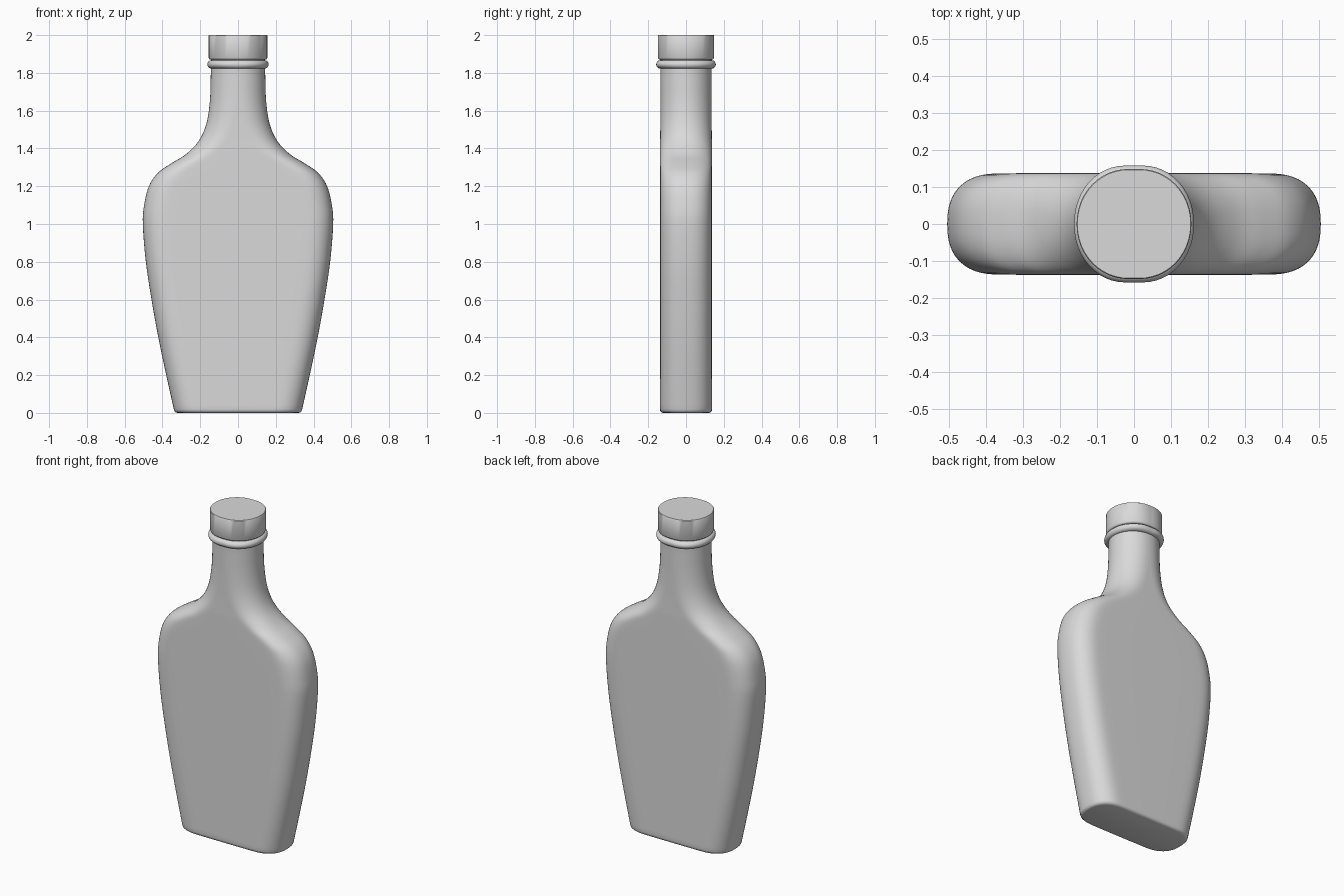
import bpy
import math
from mathutils import Vector

cube = bpy.data.objects.get("Cube")
if cube:
    bpy.data.objects.remove(cube, do_unlink=True)

grey = bpy.data.materials.new("light_grey")
grey.use_nodes = True
tone = (0.7, 0.7, 0.7, 1)
grey.diffuse_color = tone
grey.node_tree.nodes["Principled BSDF"].inputs["Base Color"].default_value = tone

ARC = 12   # points per quarter of a rounded side
FLAT = 6   # points along half of a flat face


def section(w, d, z):
    """Flat-sided outline with rounded ends; becomes a circle when narrow."""
    r = min(w, 0.14)
    flat = w - r
    power = 2 / (2 + 0.45 * min(1, flat / 0.15))
    quarter = []
    for i in range(ARC + 1):
        a = math.pi / 2 * i / ARC
        c, s = max(0, math.cos(a)), math.sin(a)
        quarter.append((flat + r * c ** power, d * s ** power))
    quarter += [(flat * (1 - i / FLAT), d) for i in range(1, FLAT + 1)]
    # The broad faces bulge slightly towards the middle
    bulge = 0.025 * min(1, flat / 0.1)
    quarter = [(x, y * (1 + bulge * (1 - (x / w) ** 2))) for x, y in quarter]
    half = quarter + [(-x, y) for x, y in quarter[-2::-1]]
    return [(x, y, z) for x, y in half + [(x, -y) for x, y in half[-2:0:-1]]]


def loft(name, rows):
    """Skin a stack of (z, half width, half depth) sections."""
    verts = [p for z, w, d in rows for p in section(w, d, z)]
    n = len(verts) // len(rows)
    faces = [list(range(n))[::-1], list(range(len(verts) - n, len(verts)))]
    for k in range(len(rows) - 1):
        for i in range(n):
            j = (i + 1) % n
            faces.append((k * n + i, k * n + j, (k + 1) * n + j, (k + 1) * n + i))
    mesh = bpy.data.meshes.new(name)
    mesh.from_pydata(verts, [], faces)
    mesh.materials.append(grey)
    ob = bpy.data.objects.new(name, mesh)
    bpy.context.collection.objects.link(ob)
    bpy.ops.object.select_all(action='DESELECT')
    bpy.context.view_layer.objects.active = ob
    ob.select_set(True)
    bpy.ops.object.shade_smooth_by_angle(angle=math.radians(40))
    return ob


def smooth_rows(rows, steps):
    """Catmull-Rom curve through the profile points."""
    pts = [Vector(p) for p in rows]
    pts = [pts[0]] + pts + [pts[-1]]
    out = []
    for a, b, c, d in zip(pts, pts[1:], pts[2:], pts[3:]):
        for i in range(steps):
            t = i / steps
            out.append(0.5 * (2 * b + (c - a) * t + (2 * a - 5 * b + 4 * c - d) * t * t
                              + (3 * b - a - 3 * c + d) * t ** 3))
    return [tuple(p) for p in out + [pts[-1]]]


# Bottle: tapered flask body, shoulders and neck
profile = [(0.02, 0.34), (0.2, 0.38), (0.4, 0.422), (0.6, 0.458), (0.8, 0.488),
           (1.0, 0.504), (1.1, 0.497), (1.2, 0.472), (1.27, 0.425), (1.32, 0.355),
           (1.37, 0.275), (1.44, 0.208), (1.53, 0.168), (1.65, 0.149), (1.8, 0.144)]
rows = smooth_rows([(z, w, 0.135) for z, w in profile], 5)
foot = [(0, 0.322, 0.118), (0.003, 0.331, 0.127), (0.01, 0.337, 0.133)]
loft("bottle_body", foot + rows + [(1.88, 0.144, 0.138)])

# Rounded collar ring around the neck
ring = []
for i in range(13):
    a = math.pi * (i / 12 - 0.5)
    grow = 0.02 * math.cos(a)
    ring.append((1.845 + 0.022 * math.sin(a), 0.142 + grow, 0.137 + grow))
loft("neck_ring", ring)

# Screw cap with a softened lower edge
loft("bottle_cap", [(1.87, 0.147, 0.14), (1.873, 0.152, 0.145), (1.88, 0.155, 0.148),
                    (1.997, 0.155, 0.148), (2.0, 0.153, 0.146)])
